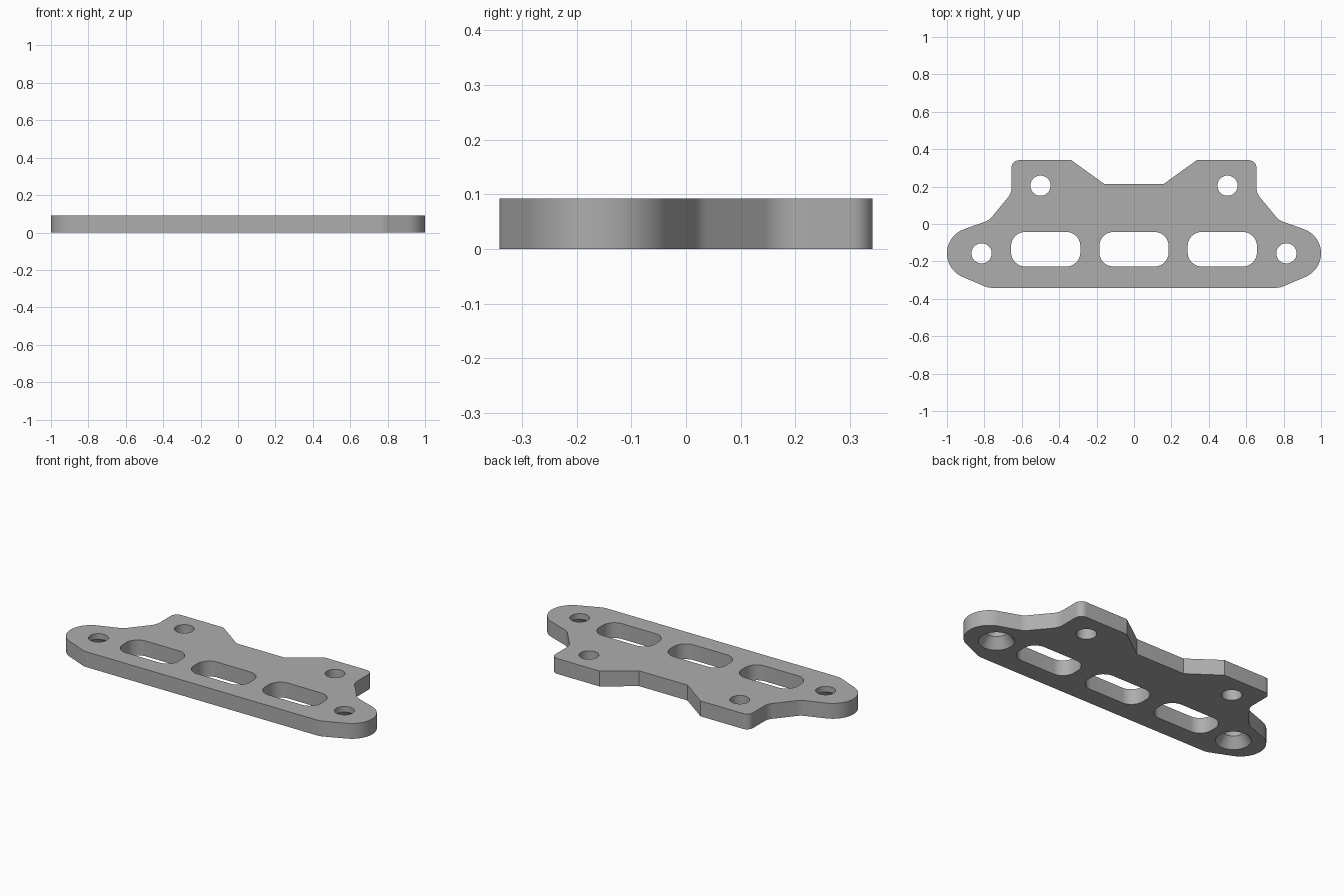
import bpy, bmesh
from math import cos, sin, tan, pi, radians
from mathutils import Vector

if "Cube" in bpy.data.objects:
    bpy.data.objects.remove(bpy.data.objects["Cube"])

THICK = 0.092

metal = bpy.data.materials.new("plain grey")
metal.use_nodes = True
grey = (0.42, 0.42, 0.42, 1)
metal.diffuse_color = grey
metal.node_tree.nodes["Principled BSDF"].inputs["Base Color"].default_value = grey


def fillet(corners, steps=8):
    """Round each (x, y, radius) corner of a closed outline."""
    points = []
    for i, (x, y, r) in enumerate(corners):
        p = Vector((x, y))
        if r == 0:
            points.append(p)
            continue
        a = (Vector(corners[i - 1][:2]) - p).normalized()
        b = (Vector(corners[(i + 1) % len(corners)][:2]) - p).normalized()
        half = a.angle(b) / 2
        centre = p + (a + b).normalized() * (r / sin(half))
        start = p + a * (r / tan(half)) - centre
        end = p + b * (r / tan(half)) - centre
        for k in range(steps + 1):
            t = k / steps
            points.append(centre + start.lerp(end, t).normalized() * r)
    return points


def prism(name, outline, z0, z1):
    bm = bmesh.new()
    face = bm.faces.new([bm.verts.new((p[0], p[1], z0)) for p in outline])
    top = bmesh.ops.extrude_face_region(bm, geom=[face])["geom"]
    verts = [g for g in top if isinstance(g, bmesh.types.BMVert)]
    bmesh.ops.translate(bm, verts=verts, vec=(0, 0, z1 - z0))
    bmesh.ops.recalc_face_normals(bm, faces=bm.faces)
    return finish(name, bm)


def cone(name, x, y, z0, z1, r0, r1):
    bm = bmesh.new()
    bmesh.ops.create_cone(bm, cap_ends=True, segments=48, radius1=r0, radius2=r1, depth=z1 - z0)
    bmesh.ops.translate(bm, verts=bm.verts, vec=(x, y, (z0 + z1) / 2))
    return finish(name, bm)


def finish(name, bm):
    mesh = bpy.data.meshes.new(name)
    bm.to_mesh(mesh)
    bm.free()
    mesh.materials.append(metal)
    obj = bpy.data.objects.new(name, mesh)
    bpy.context.collection.objects.link(obj)
    return obj


# Plate outline: one half with round ear, then mirrored
ear = [(0.863 + 0.137 * cos(radians(a)), -0.157 + 0.137 * sin(radians(a)), 0)
       for a in range(70, -71, -7)]
half = [(0.16, 0.215, 0), (0.335, 0.341, 0), (0.655, 0.341, 0.04),
        (0.655, 0.165, 0.08), (0.775, 0.02, 0.08)] + ear + [(0.78, -0.341, 0.1)]
outline = half + [(-x, y, r) for x, y, r in reversed(half)]
plate = prism("mounting_plate", fillet(outline), 0, THICK)

# Cutters: three slots, four bolt holes, two countersinks on the underside
cutters = []
for i in (-1, 0, 1):
    c, w, h, y = i * 0.472, 0.185, 0.0925, -0.135
    slot = [(c - w, y - h, 0.075), (c + w, y - h, 0.075),
            (c + w, y + h, 0.075), (c - w, y + h, 0.075)]
    cutters.append(prism("slot_cutter", fillet(slot), -0.1, 0.2))
for side in (-1, 1):
    cutters.append(cone("upper_hole_cutter", side * 0.5, 0.205, -0.1, 0.2, 0.054, 0.054))
    cutters.append(cone("ear_hole_cutter", side * 0.815, -0.157, -0.1, 0.2, 0.054, 0.054))
    cutters.append(cone("countersink_cutter", side * 0.815, -0.157, -0.02, 0.06, 0.109, 0.053))

for cutter in cutters:
    cutter.hide_render = True
    mod = plate.modifiers.new("cut", "BOOLEAN")
    mod.operation = "DIFFERENCE"
    mod.solver = "EXACT"
    mod.object = cutter

# Apply the cuts and remove the cutters
bpy.context.view_layer.objects.active = plate
plate.select_set(True)
for mod in list(plate.modifiers):
    bpy.ops.object.modifier_apply(modifier=mod.name)
for cutter in cutters:
    bpy.data.objects.remove(cutter)
bpy.ops.object.shade_smooth_by_angle(angle=radians(25))
